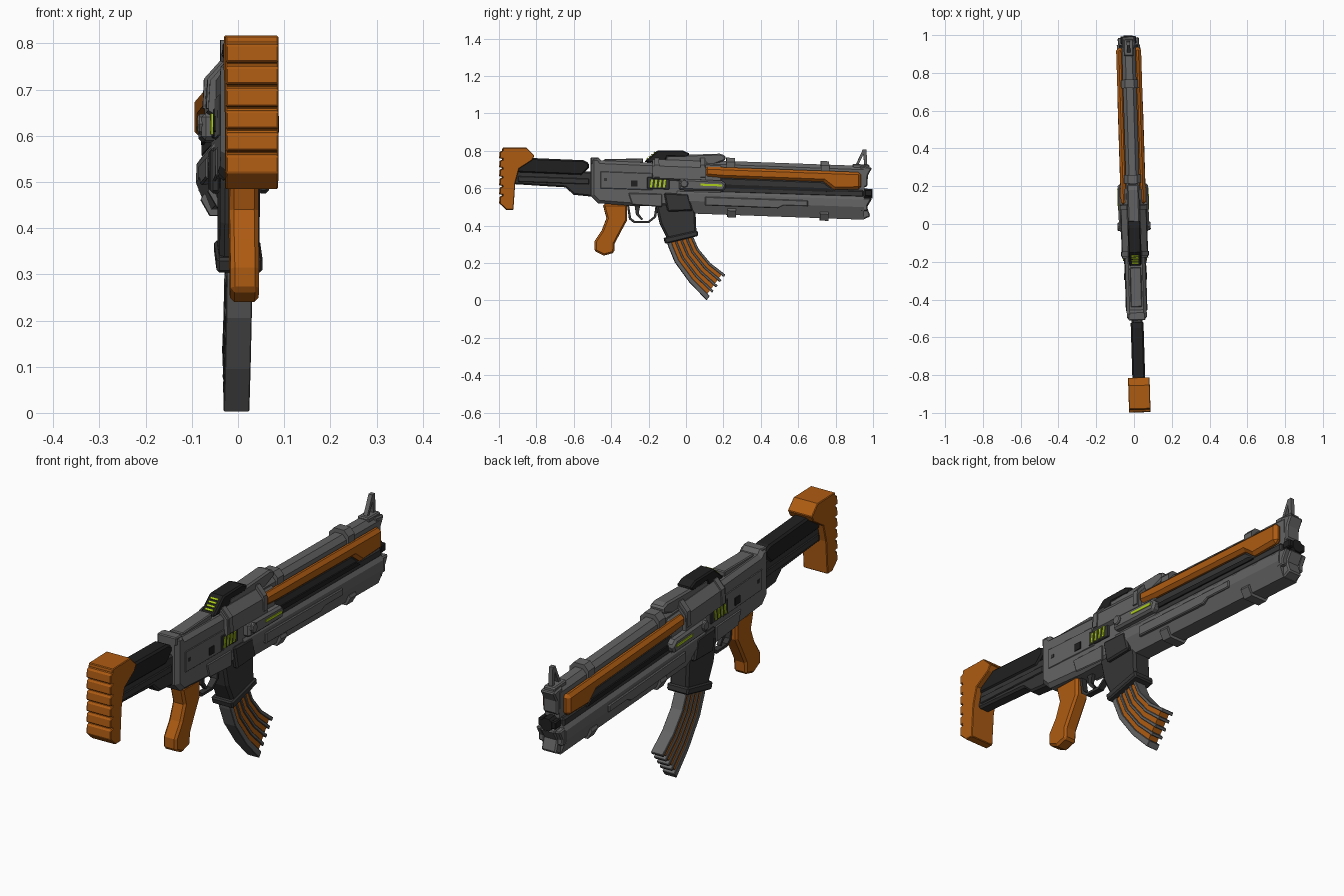
import bpy, bmesh, math
from mathutils import Matrix


def colour(name, rgb):
    m = bpy.data.materials.new(name)
    m.diffuse_color = (*rgb, 1)
    return m


GREY = colour("gunmetal grey", (0.125, 0.125, 0.128))
DARK = colour("dark grey", (0.035, 0.035, 0.036))
BLACK = colour("near black", (0.014, 0.014, 0.015))
ORANGE = colour("burnt orange", (0.42, 0.105, 0.006))
GREEN = colour("lime green", (0.42, 0.62, 0.01))


def make(name, lo, hi, mat, bevel=0.0):
    """Solid between two matching loops of points."""
    bm = bmesh.new()
    a = [bm.verts.new(p) for p in lo]
    b = [bm.verts.new(p) for p in hi]
    n = len(a)
    bm.faces.new(a)
    bm.faces.new(b[::-1])
    for i in range(n):
        bm.faces.new((a[i], b[i], b[(i + 1) % n], a[(i + 1) % n]))
    bmesh.ops.recalc_face_normals(bm, faces=bm.faces)
    me = bpy.data.meshes.new(name)
    bm.to_mesh(me)
    bm.free()
    me.materials.append(mat)
    ob = bpy.data.objects.new(name, me)
    bpy.context.collection.objects.link(ob)
    if bevel:
        mod = ob.modifiers.new("edge bevel", "BEVEL")
        mod.width, mod.segments = bevel, 1
        mod.limit_method, mod.angle_limit = "ANGLE", math.radians(50)
    return ob


def prism(name, pts, x0, x1, mat, bevel=0.0):
    """Side profile (y, z) extruded across x."""
    return make(name, [(x0, y, z) for y, z in pts], [(x1, y, z) for y, z in pts], mat, bevel)


def slab(name, pts, half, mat, bevel=0.0):
    return prism(name, pts, -half, half, mat, bevel)


def pair(name, pts, x0, x1, mat, bevel=0.0):
    for side, s in (("right", 1), ("left", -1)):
        prism(side + "_" + name, pts, s * x0, s * x1, mat, bevel)


def beam(name, half, y0, y1, mat, slope=0.036, scale=1.0):
    """Mirrored (x, z) half section swept along y with a gentle downward pitch."""
    sec = half + [(-x, z) for x, z in reversed(half)]
    drop = slope * (y1 - y0)
    return make(name, [(x, y0, z) for x, z in sec],
                [(x * scale, y1, z - drop) for x, z in sec], mat)


def rect(y0, y1, z0, z1, slope=0.036):
    d = slope * (y1 - y0)
    return [(y0, z0), (y1, z0 - d), (y1, z1 - d), (y0, z1)]


# Butt stock with ribbed back pad
back = []
for i in range(6):
    z = 0.52 + i * 0.048
    back += [(-0.998, z), (-0.995, z + 0.036), (-0.982, z + 0.04), (-0.982, z + 0.046)]
slab("butt_stock", [(-0.98, 0.817), (-0.855, 0.817), (-0.812, 0.775), (-0.825, 0.75),
                    (-0.895, 0.705), (-0.915, 0.63), (-0.925, 0.485), (-0.96, 0.485)]
     + back, 0.057, ORANGE, 0.008)

# Stock tube and lower strut
slab("stock_tube", [(-0.9, 0.765), (-0.55, 0.75), (-0.52, 0.735), (-0.52, 0.71),
                    (-0.56, 0.67), (-0.92, 0.685)], 0.034, BLACK, 0.008)
slab("stock_strut", [(-0.92, 0.70), (-0.5, 0.69), (-0.5, 0.555), (-0.6, 0.565),
                     (-0.645, 0.605), (-0.92, 0.622)], 0.028, DARK, 0.008)
pair("stock_rail", rect(-0.9, -0.52, 0.635, 0.665), 0.026, 0.034, DARK, 0.003)

# Receiver
slab("receiver", [(-0.51, 0.765), (-0.47, 0.765), (-0.455, 0.748), (0.2, 0.72), (0.2, 0.50),
                  (-0.28, 0.505), (-0.47, 0.52), (-0.51, 0.56)], 0.053, GREY, 0.016)
slab("rear_receiver_lip", [(-0.51, 0.765), (-0.475, 0.765), (-0.475, 0.73), (-0.51, 0.73)],
     0.045, GREY, 0.004)
pair("receiver_side_panel", rect(-0.46, -0.18, 0.60, 0.69), 0.052, 0.057, GREY, 0.003)
pair("receiver_lower_panel", [(-0.31, 0.575), (-0.13, 0.57), (-0.13, 0.50), (-0.29, 0.512)],
     0.05, 0.058, GREY, 0.004)
pair("selector", rect(-0.295, -0.26, 0.61, 0.642), 0.055, 0.061, BLACK)
pair("selector_pin", rect(-0.44, -0.425, 0.64, 0.655), 0.055, 0.059, DARK)

# Upper cover and side blocks
beam("upper_cover", [(0.035, 0.755), (0.066, 0.72), (0.07, 0.655), (0.045, 0.64)],
     -0.18, 0.105, GREY)
for y in (-0.17, 0.075):
    beam("cover_rib", [(0.037, 0.762), (0.071, 0.724), (0.074, 0.66), (0.045, 0.65)],
         y, y + 0.025, GREY)
pair("vent_block", rect(-0.21, -0.09, 0.598, 0.66), 0.05, 0.06, DARK, 0.003)
pair("light_block", [(-0.04, 0.65), (0.19, 0.641), (0.215, 0.62), (0.2, 0.585), (-0.04, 0.59)],
     0.04, 0.08, GREY, 0.009)
pair("light_strip", rect(0.075, 0.19, 0.614, 0.625), 0.079, 0.083, GREEN)
for i in range(4):
    y = -0.195 + i * 0.023
    pair("glow_vent", [(y, 0.603), (y + 0.011, 0.603), (y + 0.017, 0.648), (y + 0.006, 0.648)],
         0.058, 0.064, GREEN)
knob = [(-0.012 + 0.022 * math.cos(a * math.pi / 4), 0.625 + 0.022 * math.sin(a * math.pi / 4))
        for a in range(8)]
pair("bolt_knob", knob, 0.05, 0.088, GREY, 0.004)

# Rear sight with glowing slope
slab("rear_sight_hood", [(-0.225, 0.74), (-0.15, 0.803), (-0.02, 0.803), (0.02, 0.785),
                         (0.0, 0.765), (-0.1, 0.77), (-0.12, 0.735)], 0.034, BLACK, 0.006)
for i in range(4):
    t0, t1 = 0.22 + i * 0.17, 0.31 + i * 0.17
    slope = [(-0.225 + 0.075 * t, 0.74 + 0.063 * t) for t in (t0, t1)]
    slab("sight_glow_bar", slope + [(y - 0.003, z + 0.004) for y, z in slope[::-1]],
         0.018, GREEN)
slab("sight_base", [(-0.11, 0.775), (0.18, 0.785), (0.21, 0.775), (0.21, 0.75), (0.12, 0.715),
                    (-0.11, 0.72)], 0.032, GREY, 0.007)
slab("top_rail", [(-0.44, 0.755), (-0.23, 0.76), (-0.23, 0.735), (-0.44, 0.74)], 0.03, GREY, 0.004)

# Top tube with clamping rings
tube = [(0.018, 0.75), (0.036, 0.73), (0.036, 0.685), (0.03, 0.55)]
beam("top_tube", tube, 0.1, 0.955, GREY)
for y in (0.215, 0.72):
    d = 0.036 * (y - 0.1)
    beam("tube_ring", [(0.024, 0.768 - d), (0.045, 0.745 - d), (0.045, 0.705 - d),
                       (0.02, 0.70 - d)], y, y + 0.045, GREY)

# Side guards and dark barrel shroud
pair("side_guard", [(0.1, 0.716), (0.935, 0.686), (0.935, 0.595), (0.79, 0.592), (0.735, 0.635),
                    (0.19, 0.656), (0.1, 0.664)], 0.028, 0.066, ORANGE, 0.014)
pair("barrel_shroud", [(0.15, 0.66), (0.735, 0.637), (0.79, 0.594), (0.95, 0.59), (0.95, 0.55),
                       (0.15, 0.575)], 0.02, 0.05, DARK, 0.008)
pair("shroud_rib", [(0.21, 0.62), (0.76, 0.60), (0.79, 0.58), (0.21, 0.60)], 0.048, 0.056, BLACK)
beam("barrel", [(0.012, 0.6), (0.024, 0.588), (0.024, 0.56), (0.012, 0.548)], 0.9, 0.998, BLACK)
pair("muzzle_lug", rect(0.955, 0.995, 0.558, 0.592), 0.02, 0.042, BLACK, 0.004)

# Lower handguard
lower = [(0.042, 0.60), (0.06, 0.575), (0.062, 0.535), (0.035, 0.468)]
beam("lower_handguard", lower, -0.05, 0.95, GREY)
pair("handguard_panel", [(0.1, 0.555), (0.65, 0.535), (0.65, 0.503), (0.52, 0.507),
                         (0.49, 0.493), (0.1, 0.508)], 0.045, 0.067, GREY, 0.004)
for y in (0.22, 0.715):
    d = 0.036 * (y + 0.05)
    beam("handguard_clip", [(0.052, 0.502 - d), (0.058, 0.49 - d), (0.038, 0.455 - d)],
         y, y + 0.045, GREY)

# Flared muzzle halves
slab("upper_muzzle", [(0.93, 0.72), (0.995, 0.71), (0.972, 0.668), (0.97, 0.61), (0.93, 0.60)],
     0.034, GREY, 0.006)
slab("lower_muzzle", [(0.93, 0.55), (0.995, 0.545), (0.968, 0.50), (0.985, 0.45), (0.95, 0.434),
                      (0.84, 0.438), (0.84, 0.48), (0.93, 0.49)], 0.034, GREY, 0.006)
pair("muzzle_cheek", [(0.93, 0.55), (0.99, 0.546), (0.968, 0.505), (0.97, 0.48), (0.93, 0.475)],
     0.03, 0.056, GREY, 0.005)

# Front sight: braced post
slab("front_sight_post", [(0.955, 0.715), (0.97, 0.715), (0.965, 0.807), (0.945, 0.807)],
     0.009, GREY)
slab("front_sight_brace", [(0.905, 0.72), (0.92, 0.72), (0.955, 0.795), (0.945, 0.805)],
     0.009, GREY)
slab("front_sight_base", rect(0.89, 0.98, 0.705, 0.73), 0.026, GREY, 0.005)

# Pistol grip
slab("pistol_grip", [(-0.445, 0.515), (-0.315, 0.515), (-0.315, 0.43), (-0.345, 0.375),
                     (-0.382, 0.305), (-0.385, 0.255), (-0.44, 0.24), (-0.49, 0.265),
                     (-0.49, 0.315), (-0.45, 0.375), (-0.425, 0.44)], 0.031, ORANGE, 0.009)

# Trigger guard and trigger
outer = [(-0.315, 0.51), (-0.305, 0.435), (-0.28, 0.415), (-0.2, 0.413), (-0.16, 0.445), (-0.15, 0.51)]
inner = [(-0.305, 0.51), (-0.294, 0.442), (-0.276, 0.426), (-0.204, 0.424), (-0.171, 0.45), (-0.162, 0.51)]
slab("trigger_guard", outer + inner[::-1], 0.013, DARK)
slab("trigger", [(-0.275, 0.51), (-0.245, 0.51), (-0.253, 0.465), (-0.23, 0.435), (-0.24, 0.43),
                 (-0.268, 0.46)], 0.008, DARK)

# Magazine well with collar
slab("magazine_well", [(-0.16, 0.53), (-0.14, 0.56), (0.02, 0.55), (0.05, 0.47), (0.055, 0.36),
                       (-0.1, 0.33), (-0.14, 0.41), (-0.16, 0.5)], 0.043, DARK, 0.01)
slab("well_collar", [(-0.12, 0.335), (0.06, 0.375), (0.065, 0.345), (-0.11, 0.303)],
     0.05, DARK, 0.006)
pair("well_cheek", [(-0.12, 0.575), (0.01, 0.57), (0.035, 0.48), (-0.1, 0.475)],
     0.04, 0.064, DARK, 0.007)

# Curved magazine: orange core between grey ribs
rear = [(-0.105, 0.33), (-0.095, 0.29), (-0.06, 0.205), (0.02, 0.095), (0.11, 0.002)]
front = [(0.035, 0.37), (0.04, 0.335), (0.067, 0.275), (0.13, 0.2), (0.21, 0.138)]


def strip(t0, t1):
    def at(t):
        return [(a[0] + (b[0] - a[0]) * t, a[1] + (b[1] - a[1]) * t) for a, b in zip(rear, front)]
    return at(t0) + at(t1)[::-1]


core = strip(0.05, 0.95)
core[4], core[5] = (core[4][0] - 0.012, core[4][1] + 0.012), (core[5][0] - 0.012, core[5][1] + 0.012)
slab("magazine_core", core, 0.022, ORANGE)
for t0, t1 in ((0, 0.16), (0.29, 0.37), (0.5, 0.58), (0.71, 0.79), (0.91, 1)):
    slab("magazine_rib", strip(t0, t1), 0.028, GREY, 0.002)

# Slight turn of the whole assembly about the vertical axis
turn = Matrix.Rotation(0.031, 4, "Z")
for ob in bpy.context.scene.objects:
    ob.data.transform(turn)
